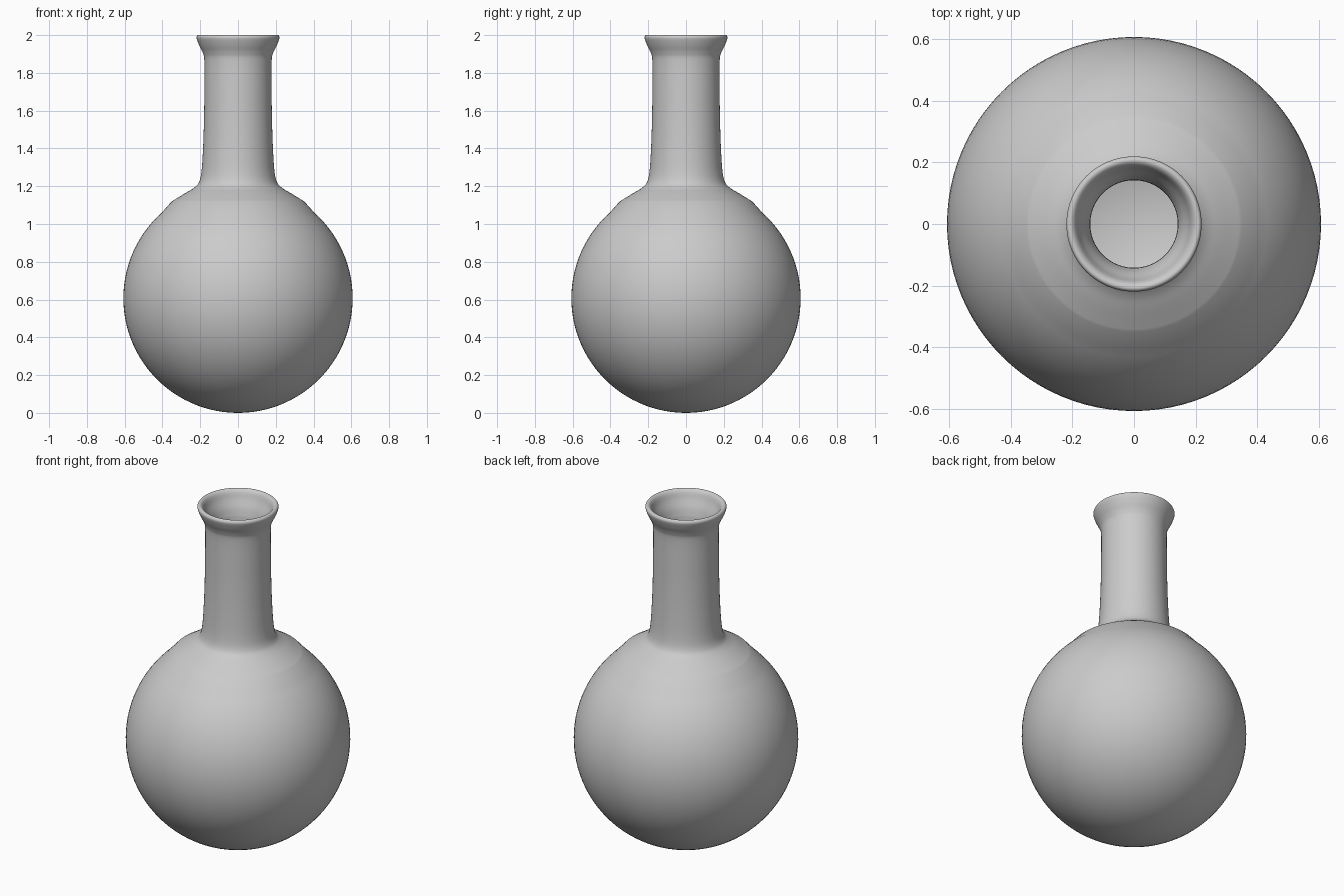
import bpy, bmesh, math
from mathutils import Vector

if "Cube" in bpy.data.objects:
    bpy.data.objects.remove(bpy.data.objects["Cube"])

SEG = 96
CZ = 0.607


def arc(radius, start, end, n):
    """Points on the bulb circle; angles in degrees from straight down."""
    pts = []
    for i in range(n + 1):
        a = math.radians(start + (end - start) * i / n)
        pts.append((radius * math.sin(a), CZ - radius * math.cos(a)))
    return pts


def smooth(pts, n=5):
    """Catmull-Rom curve through the points."""
    p = [Vector(q) for q in [pts[0]] + pts + [pts[-1]]]
    out = []
    for i in range(1, len(p) - 2):
        a, b, c, d = p[i - 1:i + 3]
        for k in range(n):
            t = k / n
            v = 0.5 * (2 * b + (c - a) * t + (2 * a - 5 * b + 4 * c - d) * t**2
                       + (3 * b - a - 3 * c + d) * t**3)
            out.append(tuple(v))
    return out + [pts[-1]]


def lathe(name, profile):
    bm = bmesh.new()
    verts = [bm.verts.new((max(r, 0), 0, z)) for r, z in profile]
    edges = [bm.edges.new(e) for e in zip(verts, verts[1:])]
    bmesh.ops.spin(bm, geom=verts + edges, cent=(0, 0, 0), axis=(0, 0, 1),
                   angle=math.tau, steps=SEG)
    bmesh.ops.remove_doubles(bm, verts=bm.verts, dist=1e-4)
    bmesh.ops.recalc_face_normals(bm, faces=bm.faces)
    mesh = bpy.data.meshes.new(name)
    bm.to_mesh(mesh)
    bm.free()
    obj = bpy.data.objects.new(name, mesh)
    bpy.context.collection.objects.link(obj)
    mesh.shade_smooth()
    return obj


# Outer bulb, shoulder, neck and flared lip, then back down the inside wall
outer_bulb = arc(0.607, 0, 138, 40)
outer_neck = smooth([(0.35, 1.12), (0.285, 1.16), (0.235, 1.19), (0.207, 1.22),
                     (0.193, 1.28), (0.185, 1.4), (0.18, 1.55), (0.178, 1.7),
                     (0.178, 1.86), (0.186, 1.905), (0.205, 1.945),
                     (0.217, 1.975), (0.219, 1.99), (0.212, 2.0), (0.2, 1.999),
                     (0.188, 1.985), (0.175, 1.95), (0.155, 1.905),
                     (0.143, 1.86)])
inner_neck = smooth([(0.142, 1.7), (0.143, 1.55), (0.148, 1.4), (0.157, 1.27),
                     (0.175, 1.195), (0.215, 1.155), (0.28, 1.12)])
inner_bulb = arc(0.572, 142, 0, 40)

lathe("flask_body", outer_bulb + outer_neck + inner_neck + inner_bulb)
